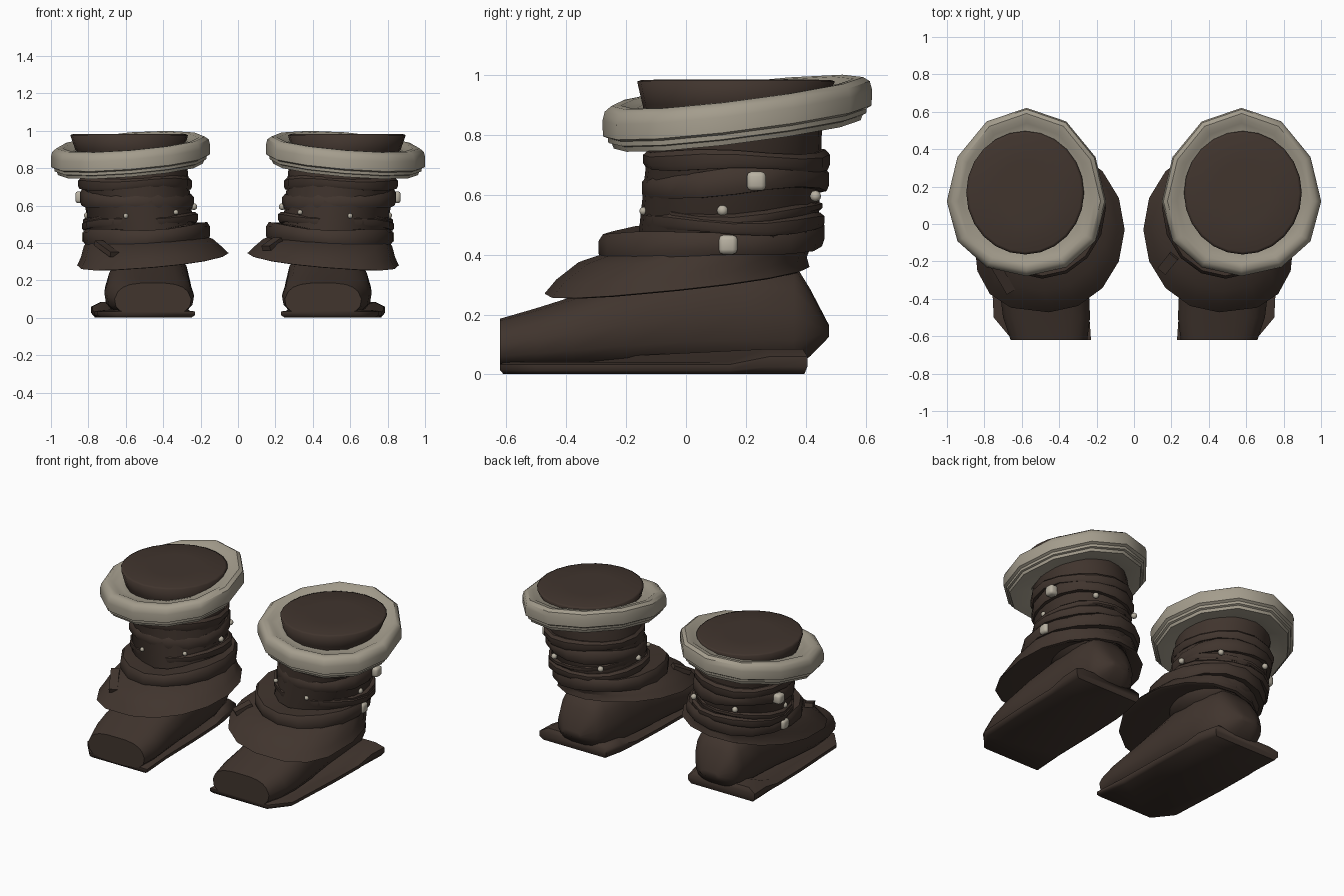
import bpy, bmesh, math
from mathutils import Vector

if "Cube" in bpy.data.objects:
    bpy.data.objects.remove(bpy.data.objects["Cube"])


def material(name, rgb):
    m = bpy.data.materials.new(name)
    m.diffuse_color = (*rgb, 1)
    m.use_nodes = True
    m.node_tree.nodes["Principled BSDF"].inputs["Base Color"].default_value = m.diffuse_color
    return m


BROWN = material("dark brown leather", (0.052, 0.035, 0.027))
PALE = material("pale fur", (0.37, 0.335, 0.265))
STUD = material("bone stud", (0.48, 0.44, 0.36))


def finish(name, bm, mat, both=True, angle=40):
    """Turn a bmesh into an object, with a mirrored twin for the other boot."""
    bmesh.ops.recalc_face_normals(bm, faces=bm.faces)
    for side in ((1, -1) if both else (1,)):
        if side < 0:
            for v in bm.verts:
                v.co.x *= -1
            bmesh.ops.reverse_faces(bm, faces=bm.faces)
        label = name if not both else ("right_" if side > 0 else "left_") + name
        me = bpy.data.meshes.new(label)
        bm.to_mesh(me)
        me.materials.append(mat)
        ob = bpy.data.objects.new(label, me)
        bpy.context.collection.objects.link(ob)
        bpy.ops.object.select_all(action='DESELECT')
        ob.select_set(True)
        bpy.context.view_layer.objects.active = ob
        bpy.ops.object.shade_smooth_by_angle(angle=math.radians(angle))
    bm.free()


def loft(rings, closed=False):
    """Bridge equal rings of points; cap the ends or join last to first."""
    bm = bmesh.new()
    vs = [[bm.verts.new(p) for p in r] for r in rings]
    n = len(vs[0])
    pairs = list(zip(vs, vs[1:]))
    if closed:
        pairs.append((vs[-1], vs[0]))
    for a, b in pairs:
        for i in range(n):
            j = (i + 1) % n
            bm.faces.new((a[i], a[j], b[j], b[i]))
    if not closed:
        bm.faces.new(vs[0])
        bm.faces.new(vs[-1])
    return bm


def ellipse(cx, cy, rx, ry, z, kx=0, ky=0, n=16, wob=0, sq=1, egg=0):
    """Sheared ellipse; sq squares its outer front corner, egg lengthens its back."""
    pts = []
    for i in range(n):
        a = math.pi / 2 + 2 * math.pi * i / n
        c, s = math.cos(a), math.sin(a)
        if c > 1e-4 and s < -1e-4:
            c, s = c ** sq, -(-s) ** sq
        dx = rx * c
        dy = ry * s + egg * (s * s - .5) * 2
        pts.append((cx + dx, cy + dy,
                    z + kx * dx + ky * dy + wob * math.sin(3 * a + 20 * z)))
    return pts


def band(name, mat, c, r, z, k, profile, n=16, wob=0, egg=0):
    """Ring with a closed profile of (radius offset, height) points."""
    finish(name, loft([ellipse(*c, r[0] + dr, r[1] + dr, z + dz, *k, n, wob, 1, egg)
                       for dr, dz in profile], closed=True), mat)


# Sole: thin-edged plate that swells up into the foot at the heel
outline = [(.23, -.62), (.65, -.62), (.75, -.5), (.77, -.1), (.775, .15), (.78, .28),
           (.785, .405), (.30, .405), (.27, .28), (.26, .15), (.25, -.1), (.245, -.4)]


def lift(y):
    return min(1, max(0, (y - .15) / .13))


def inset(p, fx, fy):
    return (.5 + (p[0] - .5) * fx, -.1 + (p[1] + .1) * fy)


finish("sole", loft([
    [(*inset(p, .93, .98), 0.002) for p in outline],
    [(*p, .014 + .012 * lift(p[1])) for p in outline],
    [(*p, .034 + .026 * lift(p[1])) for p in outline],
    [(*inset(p, .82, .97), .042 + .043 * lift(p[1])) for p in outline]]), BROWN, angle=60)

# Foot: rounded sections from blunt toe to pointed heel (y, x0, x1, bottom, top)
foot = [(-.62, .25, .66, .015, .187), (-.5, .235, .70, .015, .222), (-.38, .24, .715, .015, .26),
        (-.2, .25, .71, .015, .32), (0, .255, .69, .015, .37), (.2, .275, .68, .015, .40),
        (.36, .32, .665, .02, .375), (.415, .36, .645, .06, .285), (.477, .44, .57, .125, .165)]


def section(y, x0, x1, b, t, n=18):
    pts = []
    for i in range(n):
        a = 2 * math.pi * i / n
        c, s = math.cos(a), math.sin(a)
        px = math.copysign(abs(c) ** .6, c)
        pz = math.copysign(abs(s) ** .7, s)
        narrow = 1 - .12 * max(0, pz)
        pts.append(((x0 + x1) / 2 + px * narrow * (x1 - x0) / 2, y,
                    (b + t) / 2 + pz * (t - b) / 2))
    return pts


finish("foot", loft([section(*s) for s in foot]), BROWN, angle=60)

# Shaft: leg tube with a soft-edged flat top (z, cx, cy, rx, ry)
shaft = [(.3, .47, .13, .17, .20), (.37, .47, .12, .22, .26), (.45, .52, .14, .285, .30),
         (.80, .55, .165, .28, .288), (.90, .58, .155, .29, .30), (.977, .582, .167, .315, .330),
         (.983, .582, .167, .30, .315), (.984, .582, .167, .15, .16)]
finish("shaft", loft([ellipse(cx, cy, rx, ry, z, n=24) for z, cx, cy, rx, ry in shaft]), BROWN,
       angle=130)

# Skirt: flared leather flap over the ankle, squarer at its outer front corner
finish("ankle_skirt", loft([
    ellipse(.48, .12, .19, .24, .36, -.06, .05),
    ellipse(.455, -.025, .39, .42, .310, -.08, .10, sq=.72),
    ellipse(.455, -.03, .405, .442, .314, -.08, .10, sq=.72),
    ellipse(.465, -.015, .375, .418, .354, -.08, .09, sq=.78),
    ellipse(.48, .03, .345, .388, .402, -.06, .07, sq=.9),
    ellipse(.52, .12, .27, .30, .45, -.04, .05)]), BROWN, angle=35)


# Wrinkled leather wraps up the leg
def wrap_profile(h, d=.07):
    return [(-d, -h), (-.008, -h), (0, -h * .5), (0, h * .5), (-.015, h), (-d, h * .8)]


wraps = [("lower_wrap", (.49, .085), (.34, .377), .45, (-.05, .05), .043, .12),
         ("middle_wrap", (.525, .155), (.31, .307), .515, (-.06, -.01), .027, .07),
         ("slanted_strap", (.535, .16), (.295, .295), .558, (-.12, .02), .018, .05),
         ("upper_wrap", (.54, .165), (.305, .312), .637, (.03, .07), .040, .07),
         ("top_wrap", (.55, .168), (.305, .312), .718, (-.02, -.01), .030, .07)]
for name, c, r, z, k, h, d in wraps:
    band(name, BROWN, c, r, z, k, wrap_profile(h, d), wob=.008)

# Fur cuff: thick tilted roll, stepped layers beneath, inner shelf meeting the shaft
cuff = [(-.15, .030), (-.115, .042), (-.08, .044), (-.06, .056), (-.028, .058), (-.006, .042),
        (.002, .012), (0, -.040), (-.016, -.048), (-.018, -.064), (-.030, -.068), (-.036, -.085),
        (-.10, -.08), (-.17, -.06)]
band("fur_cuff", PALE, (.575, .146), (.424, .448), .883, (-.08, .115), cuff, n=12, egg=.025)


# Studs: two chunky side studs and small beads around the leg
def stud(name, pos, r, chunky):
    bm = bmesh.new()
    if chunky:
        bmesh.ops.create_cube(bm, size=2 * r)
        bmesh.ops.bevel(bm, geom=bm.edges[:], offset=r * .5, segments=2, profile=.5,
                        affect='EDGES')
    else:
        bmesh.ops.create_icosphere(bm, subdivisions=2, radius=r)
    bmesh.ops.translate(bm, verts=bm.verts, vec=pos)
    finish(name, bm, STUD, angle=60)


stud("upper_stud", (.838, .235, .645), .032, True)
stud("lower_stud", (.803, .14, .433), .032, True)
beads = [(.805, .122, .547), (.66, .432, .595), (.34, .405, .585),
         (.237, .16, .595), (.332, -.08, .565), (.60, -.142, .545)]
for i, p in enumerate(beads):
    stud("bead_%d" % (i + 1), p, .019 if i < 4 else .014, False)


# Loose strap ends lying on the skirt, one per boot
def strap_end(name, a, b, width, thick):
    a, b = Vector(a), Vector(b)
    d = (b - a).normalized()
    side = d.cross(Vector((0, 0, 1))).normalized()
    up = side.cross(d)
    rings = [[p + side * sx * width + up * sz * thick
              for sx, sz in ((-1, -1), (1, -1), (1, 1), (-1, 1))] for p in (a, b)]
    finish(name, loft(rings), BROWN, both=False)


strap_end("left_strap_end", (-.745, -.215, .400), (-.66, -.36, .338), .026, .014)
strap_end("right_strap_end", (.215, -.17, .418), (.15, -.25, .372), .028, .014)
